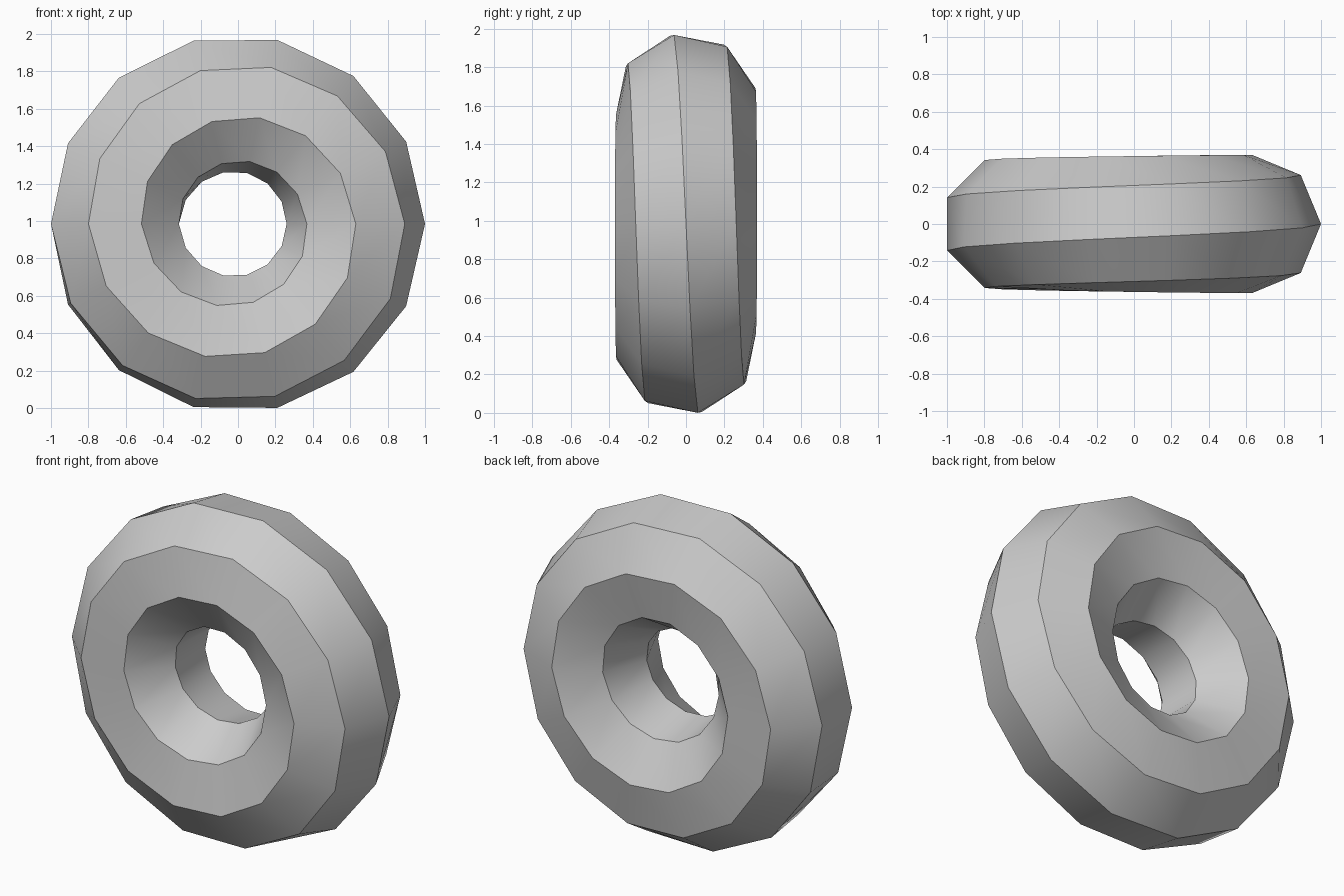
import bpy, bmesh, math

cube = bpy.data.objects.get("Cube")
if cube:
    bpy.data.objects.remove(cube, do_unlink=True)

# Plain grey material
GREY = (0.6, 0.6, 0.6, 1.0)
mat = bpy.data.materials.new("plain grey")
mat.use_nodes = True
mat.diffuse_color = GREY
mat.node_tree.nodes["Principled BSDF"].inputs["Base Color"].default_value = GREY

# Ring with an octagonal section that twists by one side per full turn
SEGMENTS, SIDES = 14, 8
MAJOR, MINOR = 0.644, 0.37
CENTRE_X, CENTRE_Z = -0.014, 0.984
STEP = math.tau / SIDES

bm = bmesh.new()
rings = []
for i in range(SEGMENTS):
    theta = math.tau * i / SEGMENTS
    twist = -STEP * i / SEGMENTS
    ring = []
    for j in range(SIDES):
        phi = j * STEP + twist
        radius = MAJOR + MINOR * math.cos(phi)
        ring.append(bm.verts.new((CENTRE_X + radius * math.cos(theta),
                                  MINOR * math.sin(phi),
                                  CENTRE_Z + radius * math.sin(theta))))
    rings.append(ring)

# Close the loop with the section shifted by one side
rings.append([rings[0][j - 1] for j in range(SIDES)])
for a, b in zip(rings, rings[1:]):
    for j in range(SIDES):
        k = (j + 1) % SIDES
        bm.faces.new((a[j], b[j], b[k], a[k]))
bmesh.ops.recalc_face_normals(bm, faces=bm.faces)

mesh = bpy.data.meshes.new("twisted_ring")
bm.to_mesh(mesh)
bm.free()
mesh.materials.append(mat)
ring_obj = bpy.data.objects.new("twisted_ring", mesh)
bpy.context.collection.objects.link(ring_obj)

# Smooth around the ring, sharp along the twisting ridges
bpy.ops.object.select_all(action='DESELECT')
ring_obj.select_set(True)
bpy.context.view_layer.objects.active = ring_obj
bpy.ops.object.shade_smooth_by_angle(angle=math.radians(30))
